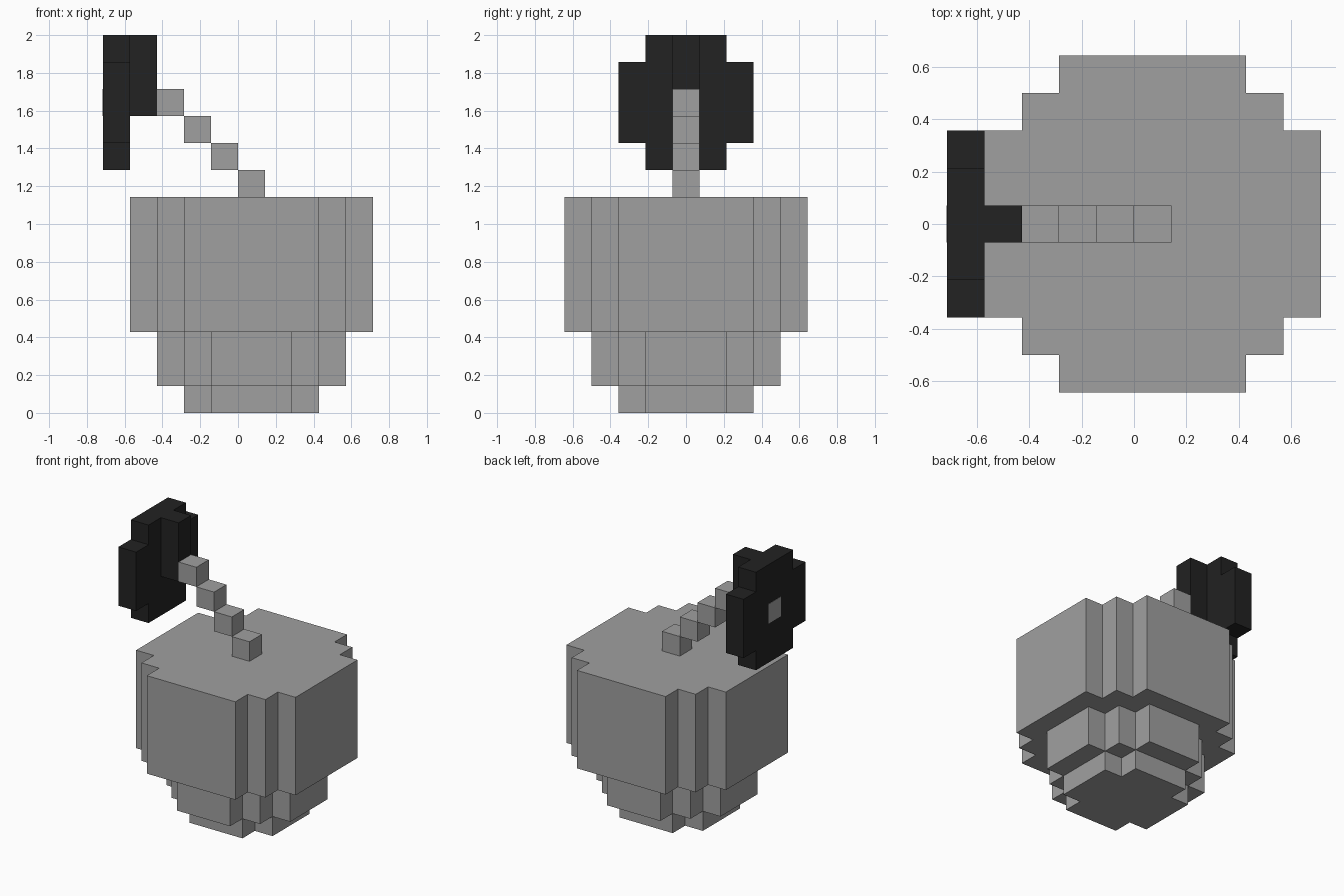
import bpy, bmesh

if "Cube" in bpy.data.objects:
    bpy.data.objects.remove(bpy.data.objects["Cube"], do_unlink=True)

U = 1 / 7  # one block


def material(name, value):
    m = bpy.data.materials.new(name)
    m.use_nodes = True
    col = (value, value, value, 1)
    m.diffuse_color = col
    m.node_tree.nodes["Principled BSDF"].inputs["Base Color"].default_value = col
    return m


GREY = material("stone grey", 0.352)
BLACK = material("soot black", 0.016)


def stepped_prism(name, mat, start, length, radius, steps=0, axis="z"):
    """Prism with staircase corners, in block units; start is the centre of its first end."""
    quarter = []
    for k in range(steps + 1):
        quarter.append((radius - k, radius - steps + k))
        if k < steps:
            quarter.append((radius - k - 1, radius - steps + k))
    outline = []
    for _ in range(4):
        outline += quarter
        quarter = [(-v, u) for u, v in quarter]

    def place(u, v, w):
        local = (u, v, w) if axis == "z" else (w, u, v)
        return [(a + s) * U for a, s in zip(local, start)]

    bm = bmesh.new()
    low = [bm.verts.new(place(u, v, 0)) for u, v in outline]
    high = [bm.verts.new(place(u, v, length)) for u, v in outline]
    bm.faces.new(low[::-1])
    bm.faces.new(high)
    n = len(outline)
    for i in range(n):
        j = (i + 1) % n
        bm.faces.new((low[i], low[j], high[j], high[i]))
    me = bpy.data.meshes.new(name)
    bm.to_mesh(me)
    bm.free()
    me.materials.append(mat)
    ob = bpy.data.objects.new(name, me)
    bpy.context.collection.objects.link(ob)
    return ob


# Body: three tiers widening upward
stepped_prism("body_base", GREY, (0.5, 0, 0), 1, 2.5, 1)
stepped_prism("body_middle", GREY, (0.5, 0, 1), 2, 3.5, 2)
stepped_prism("body_top", GREY, (0.5, 0, 3), 5, 4.5, 2)

# Stem: blocks climbing diagonally to the disc
for i in range(4):
    stepped_prism(f"stem_block_{i + 1}", GREY, (0.5 - i, 0, 8 + i), 1, 0.5)

# Upright disc with its inner rib and grey centre plate
stepped_prism("disc", BLACK, (-5, 0, 11.5), 1, 2.5, 1, axis="x")
stepped_prism("disc_rib", BLACK, (-3.5, 0, 11), 3, 0.5)
stepped_prism("disc_centre", GREY, (-5.015, 0, 11.5), 0.03, 0.5, axis="x")
